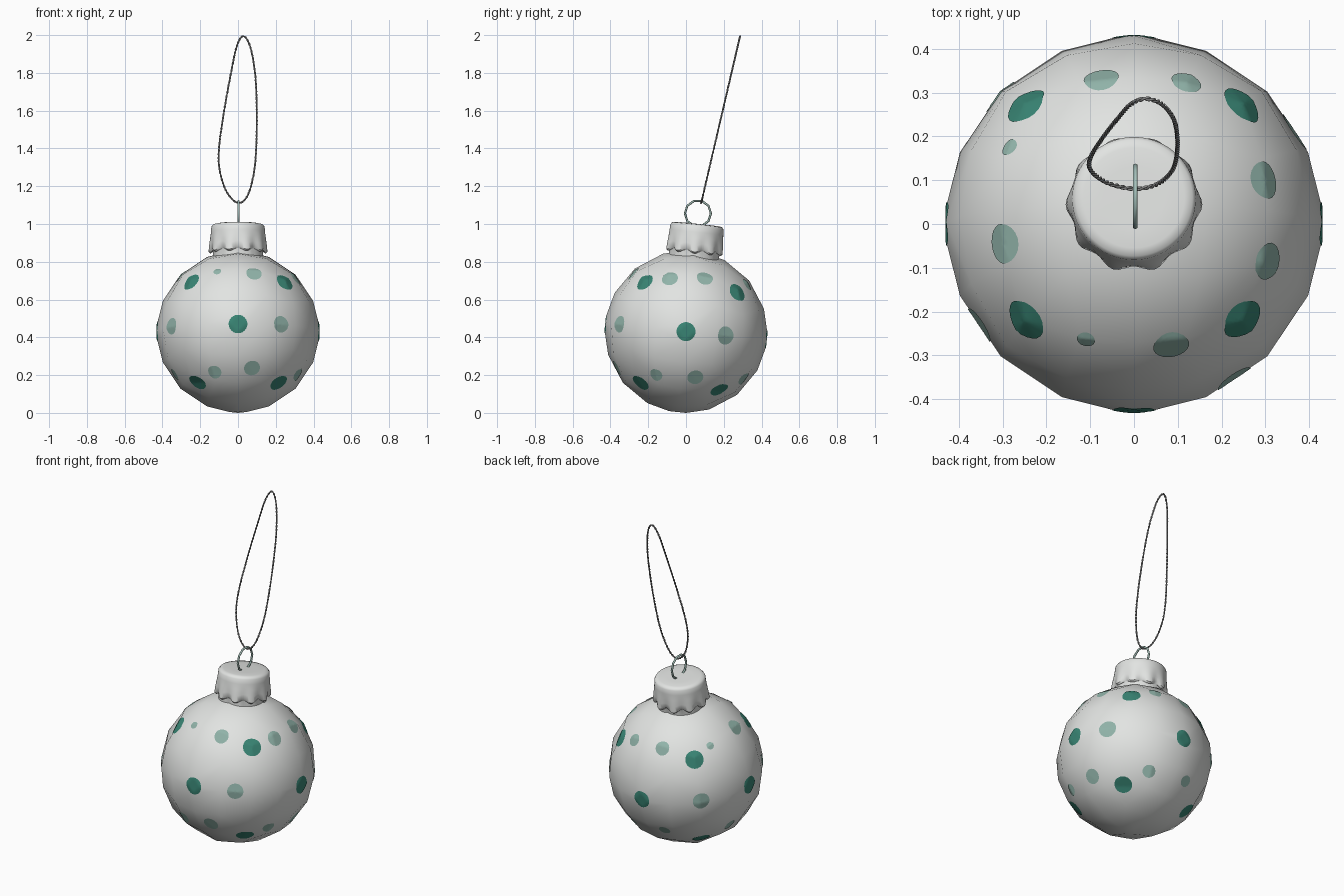
import bpy, bmesh, math
from mathutils import Vector, Matrix
from mathutils.bvhtree import BVHTree

if "Cube" in bpy.data.objects:
    bpy.data.objects.remove(bpy.data.objects["Cube"])

R = 0.43
CENTRE = Vector((0, 0, 0.43))
TILT = Matrix.Rotation(math.radians(-6), 4, 'X')      # ornament leans back


def material(name, rgb):
    m = bpy.data.materials.new(name)
    m.diffuse_color = (*rgb, 1)
    m.use_nodes = True
    m.node_tree.nodes["Principled BSDF"].inputs["Base Color"].default_value = m.diffuse_color
    return m


WHITE = material("pearl_white", (0.76, 0.775, 0.76))
DARK = material("dark_teal", (0.040, 0.23, 0.172))
LIGHT = material("pale_teal", (0.28, 0.45, 0.395))
METAL = material("ring_grey_green", (0.40, 0.56, 0.51))
CORD = material("cord_grey", (0.27, 0.27, 0.27))


def add_object(name, bm, mat, angle=None):
    me = bpy.data.meshes.new(name)
    bm.to_mesh(me)
    bm.free()
    ob = bpy.data.objects.new(name, me)
    bpy.context.collection.objects.link(ob)
    me.materials.append(mat)
    for p in me.polygons:
        p.use_smooth = True
    if angle:
        bpy.ops.object.select_all(action='DESELECT')
        ob.select_set(True)
        bpy.context.view_layer.objects.active = ob
        bpy.ops.object.shade_smooth_by_angle(angle=math.radians(angle))
    return ob


def bridge(bm, a, b):
    n = len(a)
    for i in range(n):
        bm.faces.new((a[i], a[(i + 1) % n], b[(i + 1) % n], b[i]))


# Ball: a coarse cube sphere, 16 sides around, blunted on its axes
bm = bmesh.new()
bmesh.ops.create_cube(bm, size=2)
bmesh.ops.subdivide_edges(bm, edges=bm.edges[:], cuts=3, use_grid_fill=True)
for v in bm.verts:
    v.co = Vector([math.tan(c * math.pi / 4) for c in v.co]).normalized() * R
axis_verts = [v for v in bm.verts if max(abs(c) for c in v.co) > R * 0.999]
bmesh.ops.bevel(bm, geom=axis_verts, offset=0.045, segments=1, affect='VERTICES')
for v in bm.verts:
    v.co = v.co.normalized() * R
bmesh.ops.transform(bm, matrix=Matrix.Translation(CENTRE) @ TILT, verts=bm.verts)
bmesh.ops.recalc_face_normals(bm, faces=bm.faces[:])
surface = BVHTree.FromBMesh(bm)
add_object("ball", bm, WHITE)


# Painted dots: thin discs laid onto the facets of the ball
def add_dots(name, dots, mat):
    bm = bmesh.new()
    for x, y, z, r in dots:
        d = Vector((x, y, z)).normalized()
        u = d.orthogonal().normalized()
        w = d.cross(u)

        def on_ball(rad, a):
            e = (d * R + (u * math.cos(a) + w * math.sin(a)) * rad).normalized()
            hit = surface.ray_cast(CENTRE + e, -e)[0]
            return bm.verts.new(hit + e * 0.0025)

        mid = on_ball(0, 0)
        prev = None
        for k in range(1, 6):
            ring = [on_ball(r * k / 5, i * math.tau / 20) for i in range(20)]
            if prev:
                bridge(bm, ring, prev)
            else:
                for i in range(20):
                    bm.faces.new((mid, ring[i], ring[(i + 1) % 20]))
            prev = ring
    bmesh.ops.recalc_face_normals(bm, faces=bm.faces[:])
    for f in bm.faces:                                  # face outwards
        if f.normal.dot(f.calc_center_median() - CENTRE) < 0:
            f.normal_flip()
    add_object(name, bm, mat)


dark = [(0, -.42, .04, .05), (0, .42, -.04, .05)]
for s in (-1, 1):
    dark += [(s * .43, 0, 0, .051), (s * .255, -.225, .27, .052),
             (s * .25, .275, .21, .052), (s * .215, -.24, -.27, .051),
             (s * .23, .18, -.315, .051)]
add_dots("dark_dots", dark, DARK)

light = [
    # upper band
    (.085, -.28, .31, .042), (-.11, -.265, .32, .021), (.305, -.085, .28, .044),
    (.30, .10, .285, .044), (-.30, -.045, .30, .046), (-.285, .175, .265, .021),
    (-.075, .335, .255, .041), (.12, .325, .25, .036),
    # middle band
    (-.36, -.235, .03, .046), (.23, -.355, .04, .046),
    (.365, .21, -.02, .050), (-.31, .295, -.02, .048),
    # lower band
    (-.125, -.345, -.215, .038), (.075, -.37, -.195, .044), (.32, -.16, -.23, .036),
    (.345, .05, -.245, .044), (.15, .31, -.255, .037), (-.09, .335, -.24, .034),
    (-.33, .06, -.24, .036), (-.34, -.12, -.23, .034),
]
add_dots("light_dots", light, LIGHT)

# Cap: turned profile whose lower skirt is crimped into folds, plus a neck inside
bm = bmesh.new()
N, FOLDS = 80, 10
profile = [  # radius, height along the axis, fold strength
    (.07, .574, 0), (.115, .573, 0), (.133, .569, 0), (.141, .558, 0),
    (.143, .53, 0), (.146, .50, .2), (.149, .465, .7), (.150, .433, 1),
    (.140, .425, 1), (.134, .43, 0), (.132, .38, 0)]
prev = None
for r, h, f in profile:
    ring = []
    for i in range(N):
        a = i * math.tau / N
        c = math.cos(FOLDS * a)
        rr = r + .006 * f * c
        ring.append(bm.verts.new((rr * math.cos(a), rr * math.sin(a), h - .009 * f * c)))
    if prev:
        bridge(bm, prev, ring)
    else:
        bm.faces.new(ring)
    prev = ring
bmesh.ops.transform(bm, matrix=Matrix.Translation(CENTRE) @ TILT, verts=bm.verts)
bmesh.ops.recalc_face_normals(bm, faces=bm.faces[:])
add_object("cap", bm, WHITE, 50)


def tube(bm, pts, radius, sides, flat):
    """Closed tube along pts, framed by the loop's plane normal."""
    n, rings = len(pts), []
    for i, p in enumerate(pts):
        t = (pts[(i + 1) % n] - pts[i - 1]).normalized()
        s = t.cross(flat).normalized()
        b = t.cross(s)
        rings.append([bm.verts.new(p + (s * math.cos(j * math.tau / sides)
                                        + b * math.sin(j * math.tau / sides)) * radius)
                      for j in range(sides)])
    for i in range(n):
        bridge(bm, rings[i - 1], rings[i])
    bmesh.ops.recalc_face_normals(bm, faces=bm.faces[:])


# Wire ring standing on the cap
bm = bmesh.new()
tube(bm, [Vector((0.003, .063 + .069 * math.cos(a), 1.056 + .069 * math.sin(a)))
          for a in (i * math.tau / 10 for i in range(10))], .006, 6, Vector((1, 0, 0)))
add_object("hanging_ring", bm, METAL)

# Cord loop: two strands twisted around a leaning closed spline
outline = [(0, 1.112), (-.06, 1.17), (-.098, 1.29), (-.099, 1.42), (-.07, 1.62),
           (-.037, 1.80), (-.007, 1.94), (.028, 1.994), (.064, 1.94), (.09, 1.80),
           (.099, 1.62), (.097, 1.42), (.084, 1.27), (.05, 1.15)]
ctrl = [Vector((x, .08 + .205 * (z - 1.11) / .88, z)) for x, z in outline]
STEPS, n = 30, len(ctrl)
path = []
for i in range(n):
    p0, p1, p2, p3 = (ctrl[(i + k) % n] for k in (-1, 0, 1, 2))
    for k in range(STEPS):
        t = k / STEPS
        path.append(.5 * (2 * p1 + (p2 - p0) * t + (2 * p0 - 5 * p1 + 4 * p2 - p3) * t * t
                          + (3 * p1 - p0 - 3 * p2 + p3) * t ** 3))
lengths = [(path[i] - path[i - 1]).length for i in range(len(path))]
total = sum(lengths)
flat = Vector((1, 0, 0)).cross(Vector((0, .205, .88))).normalized()
bm = bmesh.new()
for strand in range(2):
    run, pts = 0, []
    for i, p in enumerate(path):
        run += lengths[i]
        a = run / total * 48 * math.tau + strand * math.pi
        side = (path[(i + 1) % len(path)] - path[i - 1]).normalized().cross(flat)
        pts.append(p + (side * math.cos(a) + flat * math.sin(a)) * .0026)
    tube(bm, pts, .003, 6, flat)
add_object("cord_loop", bm, CORD)
